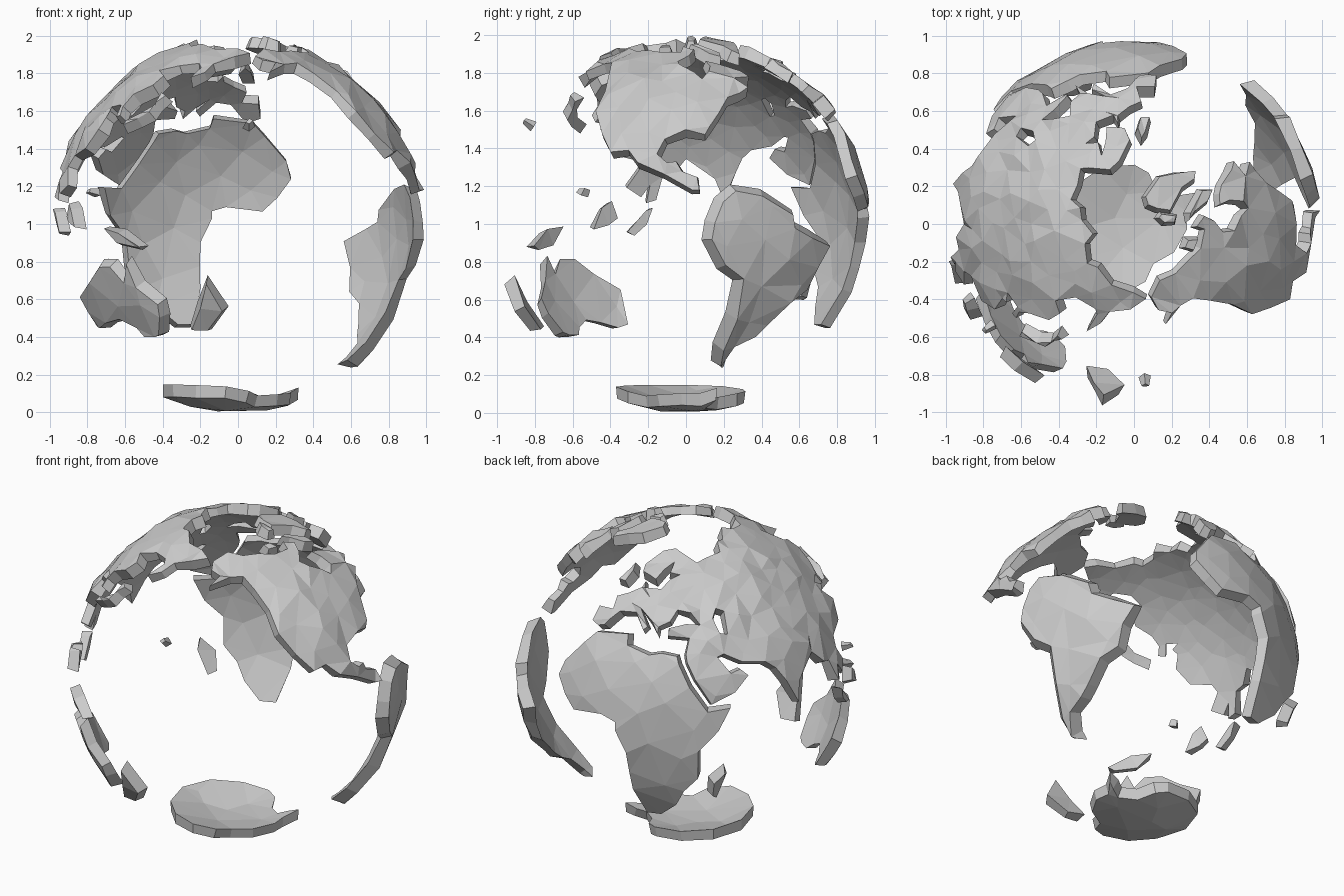
import bpy, bmesh, math, random
from mathutils import Vector, geometry

random.seed(4)
CENTRE = Vector((0, 0, 1))
WALL = 0.06


def on_sphere(lon, lat):
    a, b = math.radians(lon), math.radians(lat)
    return Vector((-math.cos(b) * math.sin(a), math.cos(b) * math.cos(a), math.sin(b)))


def inside(p, rings):
    hit = False
    for ring in rings:
        for a, b in zip(ring, ring[1:] + ring[:1]):
            if (a.y > p.y) != (b.y > p.y):
                if p.x < a.x + (p.y - a.y) * (b.x - a.x) / (b.y - a.y):
                    hit = not hit
    return hit


def land(name, outline, radius=0.985, step=0.15, bump=0.008, slant=0.015, hole=None):
    """Curved low-poly slab whose coast follows lon, lat pairs."""
    rings3 = [[on_sphere(*c) for c in zip(r[::2], r[1::2])] for r in (outline, hole) if r]
    axis = sum(rings3[0], Vector()).normalized()
    e1 = axis.orthogonal().normalized()
    e2 = axis.cross(e1)

    def flat(v):
        d = Vector((v.dot(e1), v.dot(e2)))
        return d.normalized() * axis.angle(v) if d.length > 1e-6 else d

    def bend(p):
        t = p.length
        if t < 1e-6:
            return axis.copy()
        return axis * math.cos(t) + (e1 * p.x + e2 * p.y) * (math.sin(t) / t)

    # split long coast edges, then scatter even points inland
    rings, edges, pts = [], [], []
    for r3 in rings3:
        ring = []
        for a, b in zip(r3, r3[1:] + r3[:1]):
            n = max(1, round(a.angle(b) / 0.17))
            ring += [flat(a.lerp(b, i / n).normalized()) for i in range(n)]
        k = len(pts)
        edges += [(k + i, k + (i + 1) % len(ring)) for i in range(len(ring))]
        pts += ring
        rings.append(ring)
    coast = [bend(p) for p in pts]
    count = int(4 * math.pi / step ** 2)
    for i in range(count):
        z = 1 - (2 * i + 1) / count
        a, s = i * 2.39996, math.sqrt(1 - z * z)
        v = Vector((s * math.cos(a), s * math.sin(a), z))
        v = (v + Vector([random.uniform(-.25, .25) * step for _ in range(3)])).normalized()
        if v.dot(axis) > -0.5 and inside(flat(v), rings) and min(v.angle(c) for c in coast) > step * 0.5:
            pts.append(flat(v))
    verts, _, faces, *_ = geometry.delaunay_2d_cdt(pts, edges, [], 0, 1e-5)
    faces = [f for f in faces if inside(sum((verts[i] for i in f), Vector((0, 0))) / len(f), rings)]

    # coast edges belong to one face only; the outer coast is drawn in a little
    used = {(f[i], f[(i + 1) % len(f)]) for f in faces for i in range(len(f))}
    rim = [(a, b) for a, b in used if (b, a) not in used]
    pull = [Vector((0, 0)) for _ in verts]
    for a, b in rim:
        d = (verts[b] - verts[a]).normalized()
        for i in (a, b):
            pull[i] += Vector((-d.y, d.x))

    # outer skin, inner skin and the coast walls between them
    bm = bmesh.new()
    top, low = [], []
    for p, q in zip(verts, pull):
        r = radius + random.uniform(-bump, bump)
        q = q.normalized() * slant if q.length > 0.1 else q * 0
        top.append(bm.verts.new(CENTRE + bend(p + q) * r))
        low.append(bm.verts.new(CENTRE + bend(p - q * 0.5) * (radius - WALL)))
    for f in faces:
        bm.faces.new([top[i] for i in f])
        bm.faces.new([low[i] for i in reversed(f)])
    for a, b in rim:
        bm.faces.new((top[b], top[a], low[a], low[b]))
    bmesh.ops.delete(bm, geom=[v for v in bm.verts if not v.link_faces], context='VERTS')
    bmesh.ops.recalc_face_normals(bm, faces=bm.faces)
    me = bpy.data.meshes.new(name)
    bm.to_mesh(me)
    bm.free()
    bpy.context.collection.objects.link(bpy.data.objects.new(name, me))


# Europe and Asia: northern and eastern coast, then southern coast
north_coast = [-9, 37, -9, 43, -1.5, 43.5, -4, 48.5, 2, 51, 8, 54, 9, 57, 11, 54, 20, 54.5, 24, 59,
               30, 60, 23, 61, 25, 65.5, 20, 62, 16, 57, 11, 58, 5, 59, 2, 63, 12, 70, 24, 72,
               40, 67.5, 44, 66, 55, 68.5, 68, 69, 72, 73, 85, 74, 104, 77.5, 113, 74, 130, 71.5,
               140, 73, 160, 70, 180, 69, 190, 66, 178, 62.5, 165, 60, 162, 55, 156, 51, 157, 58,
               155, 59.5, 142, 59, 135, 54.5, 141, 52, 139, 47, 131, 43]
south_coast = [128, 39, 129, 35.5, 126, 35, 125, 39.5, 119, 39, 122, 37, 120, 35, 122, 30, 117, 23.5,
               108, 21.5, 106, 18, 110, 12, 105, 9, 102, 13, 103, 7, 100, 8, 98, 16, 94, 17, 90, 22,
               80, 15, 77.5, 8, 73, 17, 70, 22, 66, 25, 57, 26.5, 50, 30, 48, 29.5, 52, 24, 56, 25,
               59, 22, 53, 16.5, 44, 13, 38, 22, 35, 28, 34.5, 31, 36, 36.5, 27, 37, 27, 40, 35, 42,
               41, 41.5, 37, 45, 31, 46.5, 28, 42, 23, 40, 23, 37, 19, 41.5, 13, 45.5, 18, 40,
               16, 38, 10, 44, 3, 43, 0, 39.5, -2, 37, -5.5, 36]
land("eurasia", north_coast + south_coast, 0.99, 0.12, 0.015, 0.008,
     hole=[50, 46, 53, 45, 53, 37.5, 50, 38, 48, 43])

# Africa and its large island
land("africa", [-6, 35, 10, 37, 11, 33, 20, 31, 25, 32, 32, 31, 33, 28, 37, 20, 43, 11.5, 51.5, 12, 47, 3,
                40, -4, 40, -15, 35, -21, 32, -28, 25, -35, 18, -35, 14, -22, 13, -6, 9, 2, 9, 4.5,
                4, 6, -8, 4.5, -13, 9, -18, 15, -17, 21, -10, 30], 0.98, 0.19, 0.006)
land("madagascar", [44, -17, 49, -12, 50, -16, 47, -25, 44, -24], slant=0.02)

# the Americas
land("north_america", [-168, 66, -156, 71, -140, 70, -125, 70, -110, 68, -95, 68, -93, 71, -85, 69, -82, 68,
                       -87, 64, -94, 61, -93, 58, -85, 55, -82, 52, -79, 54, -77, 58, -78, 62, -70, 61,
                       -65, 59, -60, 54, -57, 51, -66, 50, -61, 46, -66, 44, -72, 42, -77, 36, -81, 31,
                       -83, 28.5, -90, 29.5, -97, 27, -99, 22, -96, 19.5, -93, 20, -91, 17,
                       -86, 15, -85.5, 10, -88, 10, -97, 15, -106, 18.5,
                       -110, 23, -116, 22, -122, 29, -128, 37, -130, 46, -136, 54,
                       -142, 59, -150, 59, -163, 55, -158, 59, -165, 61], 0.992, 0.14, 0.016, 0.01)
south_america = [-77, 8, -72, 12, -62, 10.5, -51, 4, -50, 0, -44, -2.5, -35, -6, -39, -14, -41, -22,
                 -48, -26, -54, -34, -58, -38, -65, -42, -68, -49, -67, -52, -73, -50, -74, -42,
                 -71, -30, -70, -18, -76, -14, -81, -5, -80, 1]
land("south_america", [c - 3 * (i % 2 == 0) for i, c in enumerate(south_america)], 0.995, 0.18, 0.012, 0.035)

# Arctic and Atlantic islands
land("greenland", [-73, 78, -60, 82, -35, 83.5, -18, 81, -26, 73, -38, 69, -49, 63.5, -55, 66, -55, 71], 1.0)
land("ellesmere_island", [-90, 77, -78, 76, -65, 81, -75, 83, -92, 81], 1.0)
land("baffin_island", [-88, 73, -78, 73, -62, 66, -66, 62, -74, 65, -80, 70], 0.995)
land("victoria_island", [-117, 73, -105, 73, -102, 69, -115, 69], 0.995)
land("british_isles", [-9, 54, -3, 54, -1, 59, -5, 63, -8, 60], slant=0.012)

# Pacific islands and Australia
land("australia", [114, -22, 114, -34, 118, -35, 125, -33, 132, -32, 138, -35, 141, -38, 147, -38, 150, -37,
                   153, -30, 153, -25, 146, -19, 142.5, -11, 140, -17, 136, -12, 130, -12, 123, -17],
     1.0, 0.18, 0.01, 0.025)
land("new_zealand", [170, -17, 162, -34, 169.5, -35, 176, -27], 1.02, slant=0.02)
land("japan", [134, 31, 140, 33.5, 145, 36, 146, 40, 149, 43.5, 145, 45, 144, 40, 140, 36.5, 133, 34], 1.0)
land("sumatra", [101, 5, 103, 4, 109, -2.5, 107, -3.5, 103, 0], 1.0, slant=0.01)
land("borneo", [113, 2, 115, 7, 118, 5, 121, -1.5, 116, 0], 1.0)
land("philippines", [124, 11, 126, 11.5, 127, 9.5, 124.5, 9], 0.99, slant=0.01)
land("new_guinea", [134, -1, 141, -2, 149, -7, 147, -8, 139, -6.5], 1.0)
land("hawaii", [-178, 32, -176, 34, -174, 32.5, -176, 31], 1.02, slant=0.01)

# Antarctica
land("antarctica", [0, -71, 30, -69, 60, -66.5, 90, -65.5, 120, -65.5, 145, -66, 170, -67, 190, -71, 205, -76,
                    235, -74.5, 265, -73, 285, -73, 297, -68, 300, -72, 300, -76, 325, -77.5,
                    345, -73], 1.0, 0.18, 0.004, 0.02)
